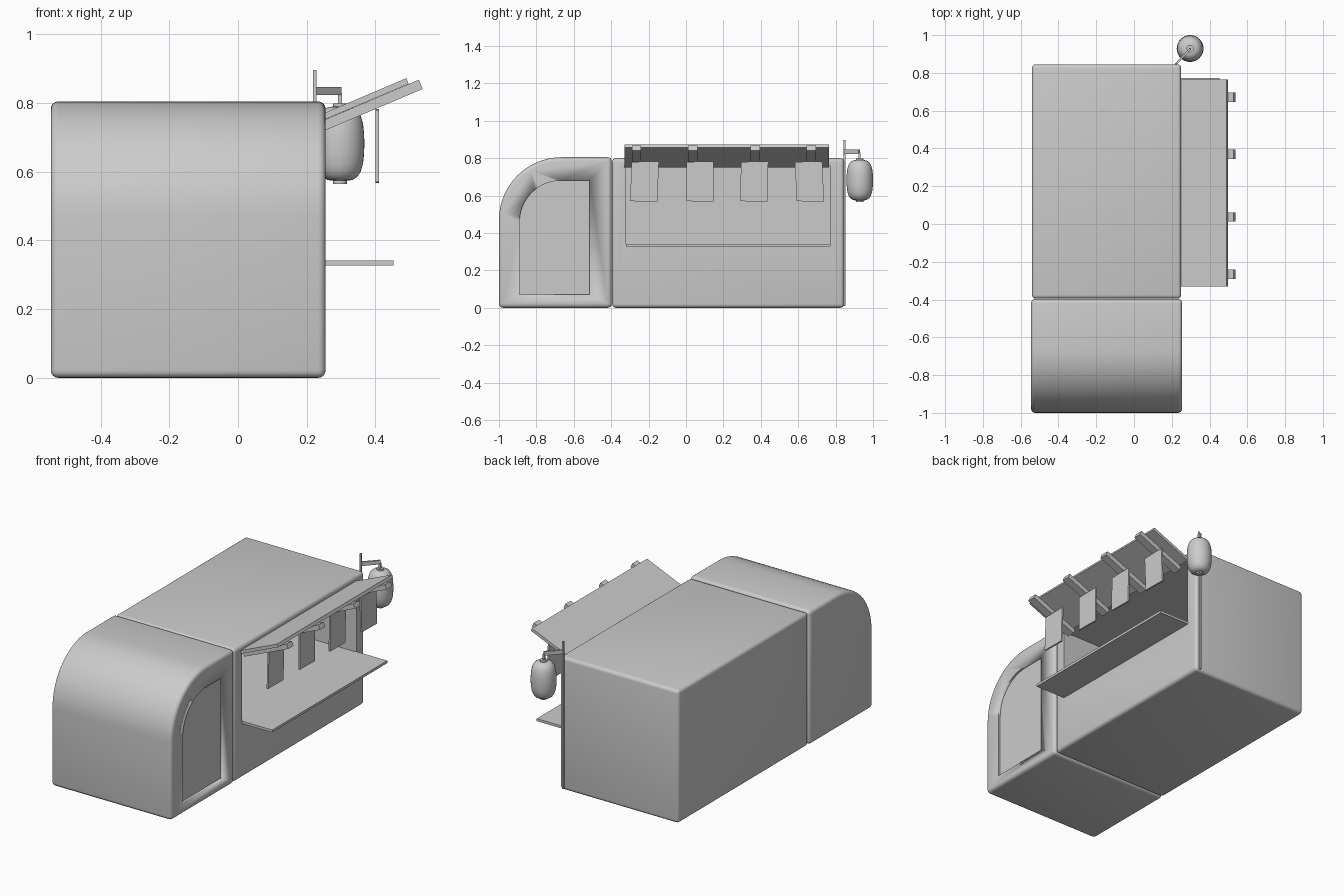
import bpy, bmesh, math
from mathutils import Matrix, Vector

if "Cube" in bpy.data.objects:
    bpy.data.objects.remove(bpy.data.objects["Cube"])


def make(name, bm, bevel=0.0, segments=3, smooth=True):
    bmesh.ops.recalc_face_normals(bm, faces=bm.faces)
    me = bpy.data.meshes.new(name)
    bm.to_mesh(me)
    bm.free()
    ob = bpy.data.objects.new(name, me)
    bpy.context.collection.objects.link(ob)
    activate(ob)
    if bevel:
        m = ob.modifiers.new("round", 'BEVEL')
        m.width, m.segments, m.limit_method = bevel, segments, 'ANGLE'
        bpy.ops.object.modifier_apply(modifier=m.name)
    if smooth:
        bpy.ops.object.shade_smooth_by_angle(angle=math.radians(30))
    return ob


def activate(ob):
    bpy.ops.object.select_all(action='DESELECT')
    ob.select_set(True)
    bpy.context.view_layer.objects.active = ob


def box(name, x, y, z, bevel=0.0, segments=3):
    bm = bmesh.new()
    size = [b - a for a, b in (x, y, z)]
    mid = [(a + b) / 2 for a, b in (x, y, z)]
    bmesh.ops.create_cube(bm, size=1, matrix=Matrix.Translation(mid) @ Matrix.Diagonal((*size, 1)))
    return make(name, bm, bevel, segments, smooth=bevel > 0)


def prism(name, points, direction, bevel=0.0, segments=3):
    bm = bmesh.new()
    face = bm.faces.new([bm.verts.new(p) for p in points])
    ext = bmesh.ops.extrude_face_region(bm, geom=[face])
    verts = [v for v in ext['geom'] if isinstance(v, bmesh.types.BMVert)]
    bmesh.ops.translate(bm, verts=verts, vec=direction)
    return make(name, bm, bevel, segments)


def side_profile(x, y0, y1, z0, z1, r, n=14):
    """Rectangle in the side plane with one large rounded top-front corner."""
    pts = [(x, y1, z0), (x, y1, z1)]
    for i in range(n + 1):
        a = math.radians(90 + 90 * i / n)
        pts.append((x, y0 + r + r * math.cos(a), z1 - r + r * math.sin(a)))
    return pts + [(x, y0, z0)]


def cut(ob, cutter):
    cutter.hide_render = True
    m = ob.modifiers.new("cut", 'BOOLEAN')
    m.object, m.operation, m.solver = cutter, 'DIFFERENCE', 'EXACT'
    activate(ob)
    bpy.ops.object.modifier_apply(modifier=m.name)
    bpy.data.objects.remove(cutter)


# cab with a rounded nose and a shallow recessed door
cab = prism("cab", side_profile(-0.545, -1.0, -0.397, 0, 0.805, 0.335), (0.80, 0, 0), 0.022, 4)
cut(cab, prism("door_cutter", side_profile(0.243, -0.89, -0.515, 0.07, 0.68, 0.22), (0.1, 0, 0)))

# cargo body with the deep serving hatch
body = box("cargo_body", (-0.54, 0.25), (-0.395, 0.845), (0, 0.80), 0.02, 4)
cut(body, box("hatch_cutter", (-0.49, 0.40), (-0.32, 0.77), (0.34, 0.76)))

# serving counter
box("counter", (0.24, 0.452), (-0.32, 0.773), (0.327, 0.342))

# awning panel and its four support arms (sloped profiles extruded along y)
SLOPE = 0.425


def sloped(name, x0, x1, z0, t, y0, y1):
    # z0 is the underside height at the body wall x = 0.255
    n = Vector((-SLOPE, 0, 1)).normalized() * t
    a = Vector((x0, y0, z0 + (x0 - 0.255) * SLOPE))
    b = Vector((x1, y0, z0 + (x1 - 0.255) * SLOPE))
    return prism(name, [a, b, b + n, a + n], (0, y1 - y0, 0))


sloped("awning", 0.245, 0.497, 0.753, 0.018, -0.33, 0.765)
for i, y in enumerate((-0.265, 0.037, 0.370, 0.670)):
    sloped(f"awning_arm_{i + 1}", 0.245, 0.538, 0.721, 0.029, y - 0.025, y + 0.025)

# hanging cloth banners, each slightly uneven
for i, (y, lean) in enumerate(((-0.222, 0.004), (0.075, 0.0), (0.365, 0.002), (0.66, -0.005))):
    x, w = 0.400, 0.073
    pts = [(x, y - w - lean, 0.570), (x, y + w - lean, 0.568),
           (x, y + w + lean, 0.783), (x, y - w + lean, 0.780)]
    prism(f"banner_{i + 1}", pts, (0.010, 0, 0))

# lantern post, bracket and hanger at the rear corner
box("lantern_post", (0.218, 0.228), (0.843, 0.853), (0.01, 0.897))
p, q = Vector((0.223, 0.848, 0)), Vector((0.297, 0.927, 0))
side = Vector((-(q - p).y, (q - p).x, 0)).normalized() * 0.005
up = Vector((0, 0, 0.823))
prism("lantern_bracket", [p + side + up, q + side + up, q - side + up, p - side + up], (0, 0, 0.024))
box("lantern_hanger", (0.291, 0.303), (0.921, 0.933), (0.79, 0.83))

# paper lantern, lathed from half an outline
half = [(0, 0.117), (0.020, 0.117), (0.020, 0.108), (0.036, 0.106), (0.050, 0.097),
        (0.060, 0.082), (0.067, 0.058), (0.070, 0.030), (0.071, 0)]
outline = half + [(r, -z) for r, z in reversed(half[:-1])]
bm = bmesh.new()
verts = [bm.verts.new((0.297 + r, 0.929, 0.682 + z)) for r, z in outline]
edges = [bm.edges.new(pair) for pair in zip(verts, verts[1:])]
bmesh.ops.spin(bm, geom=verts + edges, cent=(0.297, 0.929, 0), axis=(0, 0, 1),
               angle=math.tau, steps=32, use_duplicate=False)
bmesh.ops.remove_doubles(bm, verts=bm.verts, dist=1e-5)
make("lantern", bm)
